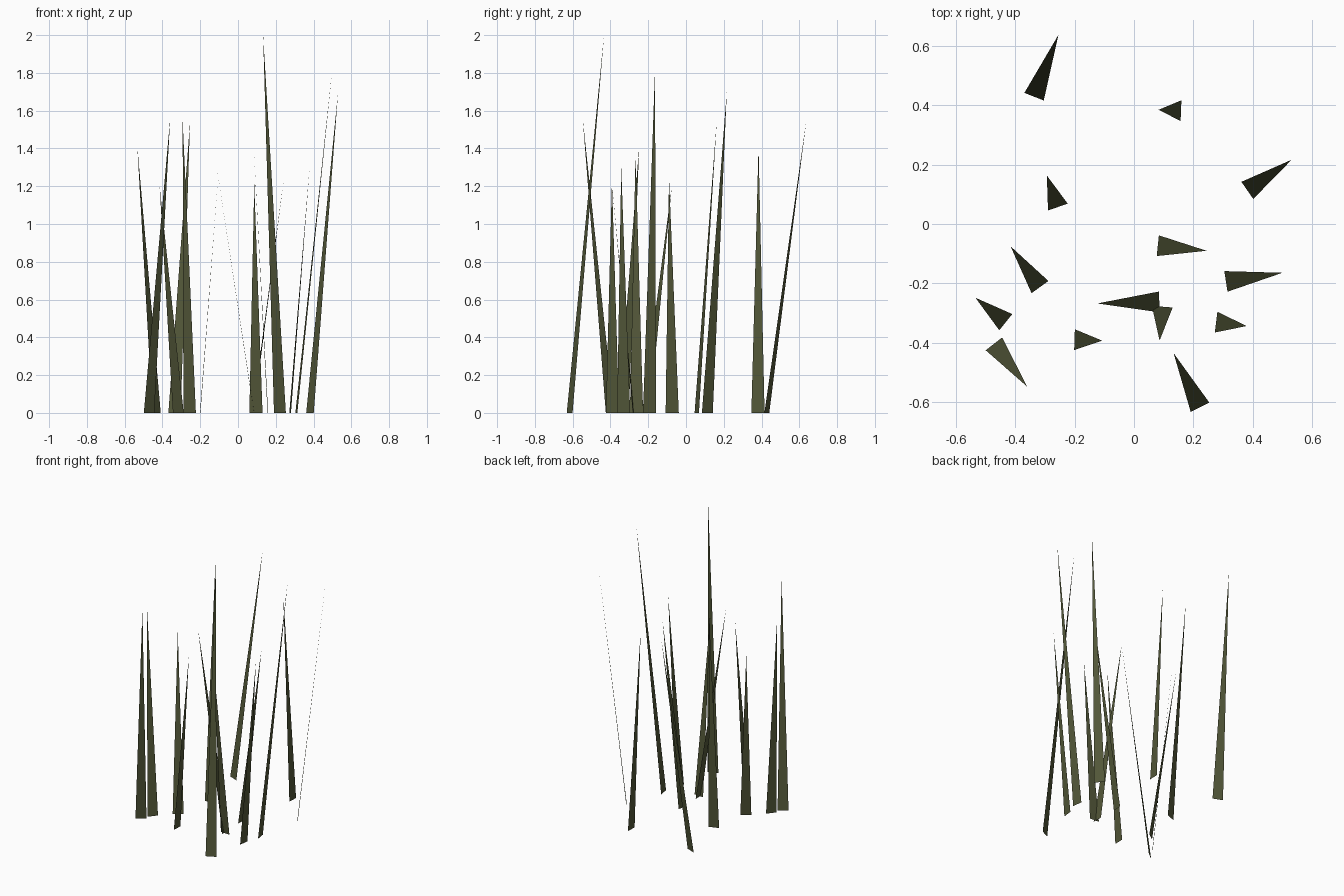
import bpy
from mathutils import Vector

WIDTH = 0.07

# Each blade: base centre x, y, then tip x, y, z
BLADES = [
    (-0.336, 0.428, -0.254, 0.636, 1.54),
    (0.158, 0.381, 0.083, 0.384, 1.41),
    (0.381, 0.113, 0.530, 0.216, 1.70),
    (-0.256, 0.057, -0.293, 0.163, 1.55),
    (0.080, -0.073, 0.244, -0.090, 1.25),
    (0.309, -0.193, 0.499, -0.164, 1.82),
    (-0.316, -0.212, -0.415, -0.075, 1.20),
    (-0.431, -0.330, -0.533, -0.248, 1.41),
    (-0.471, -0.403, -0.359, -0.547, 1.56),
    (-0.200, -0.389, -0.107, -0.392, 1.23),
    (0.095, -0.278, 0.086, -0.392, 1.21),
    (0.085, -0.262, -0.123, -0.267, 1.37),
    (0.276, -0.330, 0.379, -0.343, 1.30),
    (0.222, -0.616, 0.133, -0.434, 2.00),
]

# Dark olive grass
grass = bpy.data.materials.new("grass_green")
grass.diffuse_color = (0.085, 0.095, 0.04, 1)


def blade(i, x, y, tx, ty, tz):
    """Flat triangular blade, leaning at right angles to its base edge."""
    base, tip = Vector((x, y, 0)), Vector((tx, ty, tz))
    lean = Vector((tx - x, ty - y, 0)).normalized()
    half = Vector((-lean.y, lean.x, 0)) * WIDTH / 2
    mesh = bpy.data.meshes.new(f"grass_blade_{i:02d}")
    mesh.from_pydata([base - half, base + half, tip], [], [(0, 1, 2)])
    mesh.materials.append(grass)
    obj = bpy.data.objects.new(mesh.name, mesh)
    bpy.context.collection.objects.link(obj)


for i, row in enumerate(BLADES, 1):
    blade(i, *row)
